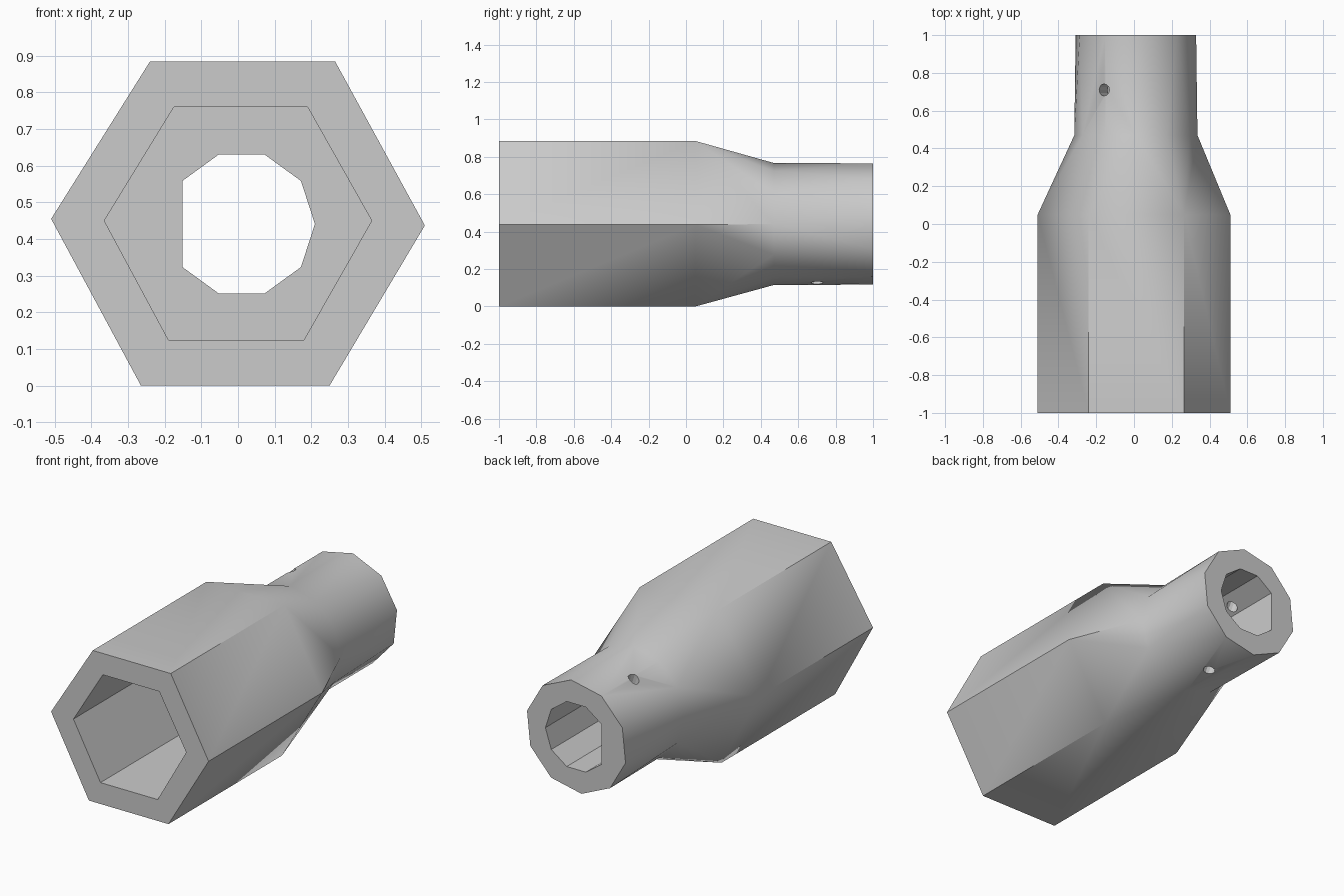
import bpy, bmesh, math
from mathutils import Vector

if "Cube" in bpy.data.objects:
    bpy.data.objects.remove(bpy.data.objects["Cube"], do_unlink=True)

CX, CZ = 0.01, 0.441
OUTER_HEX = [(0.51, 0.437), (0.265, 0.885), (-0.24, 0.885),
             (-0.51, 0.455), (-0.265, 0), (0.25, 0)]
INNER_HEX = [(0.365, 0.45), (0.19, 0.76), (-0.175, 0.76),
             (-0.365, 0.45), (-0.19, 0.125), (0.18, 0.125)]


def polygon(radius, sides, turn=0):
    angles = [math.radians(turn) + math.tau * i / sides for i in range(sides)]
    return [(CX + radius * math.cos(a), CZ + radius * math.sin(a)) for a in angles]


bm = bmesh.new()


def ring(points, y):
    return [bm.verts.new((x, y, z)) for x, z in points]


def angle(v):
    return math.atan2(v.co.z - CZ, v.co.x - CX)


def stitch(a, b, smooth=True):
    """Join two rings with any vertex counts, walking both by angle."""
    if len(a) == len(b):
        for i in range(len(a)):
            j = (i + 1) % len(a)
            bm.faces.new((a[i], a[j], b[j], b[i])).smooth = smooth
        return

    def unwrapped(r):
        out = sorted((angle(v) % math.tau, k) for k, v in enumerate(r))
        order = [r[k] for _, k in out]
        values = [t for t, _ in out]
        return order + order[:1], values + [values[0] + math.tau]

    (av, at), (bv, bt) = unwrapped(a), unwrapped(b)
    i = j = 0
    while i < len(a) or j < len(b):
        step_a = j == len(b) or (i < len(a) and at[i] + at[i + 1] <= bt[j] + bt[j + 1])
        if step_a:
            face = (av[i], av[i + 1], bv[j])
            i += 1
        else:
            face = (av[i], bv[j + 1], bv[j])
            j += 1
        bm.faces.new(face).smooth = smooth


# Outer shell: hexagonal sleeve, tapered shoulder, round neck
front = ring(OUTER_HEX, -1)
shoulder = ring(OUTER_HEX, 0.05)
neck = ring(polygon(0.326, 12), 0.47)
back = ring(polygon(0.326, 10, 12), 1)
stitch(front, shoulder)
stitch(shoulder, neck)
stitch(neck, back)

# Hexagonal pocket and the bore, which has one flat side
bore = [p for i, p in enumerate(polygon(0.2, 10)) if i != 5]
mouth = ring(INNER_HEX, -1)
floor = ring(INNER_HEX, 0.05)
bore_front = ring(bore, 0.05)
bore_back = ring(bore, 1)
stitch(front, mouth, False)
stitch(mouth, floor, False)
stitch(floor, bore_front, False)
stitch(bore_front, bore_back, False)
stitch(bore_back, back, False)
bmesh.ops.recalc_face_normals(bm, faces=bm.faces)

# Crisp rims, hexagon corners and bore facets
for e in bm.edges:
    flat = any(not f.smooth for f in e.link_faces)
    e.smooth = not flat and e.calc_face_angle(0) < math.radians(40)

mesh = bpy.data.meshes.new("socket_body")
bm.to_mesh(mesh)
bm.free()
body = bpy.data.objects.new("socket_body", mesh)
bpy.context.collection.objects.link(body)

steel = bpy.data.materials.new("grey_steel")
steel.use_nodes = True
steel.diffuse_color = (0.6, 0.6, 0.6, 1)
steel.node_tree.nodes["Principled BSDF"].inputs["Base Color"].default_value = (0.6, 0.6, 0.6, 1)
mesh.materials.append(steel)

# Cross pin hole through the neck
top, bottom = Vector((-0.16, 0.71, 0.72)), Vector((0.05, 0.70, 0.115))
axis = top - bottom
bpy.ops.mesh.primitive_cylinder_add(vertices=12, radius=0.032, depth=axis.length + 0.2,
                                    location=(top + bottom) / 2,
                                    rotation=axis.to_track_quat('Z', 'Y').to_euler())
cutter = bpy.context.object
cutter.name = "pin_hole_cutter"
cutter.data.materials.append(steel)
cutter.hide_render = True
cut = body.modifiers.new("pin_hole", 'BOOLEAN')
cut.operation = 'DIFFERENCE'
cut.solver = 'EXACT'
cut.object = cutter

# Apply the cut, then keep the long flats evenly shaded
bpy.ops.object.select_all(action='DESELECT')
body.select_set(True)
bpy.context.view_layer.objects.active = body
bpy.ops.object.modifier_apply(modifier=cut.name)
bpy.data.objects.remove(cutter, do_unlink=True)
weighted = body.modifiers.new("even_shading", 'WEIGHTED_NORMAL')
weighted.keep_sharp = True
